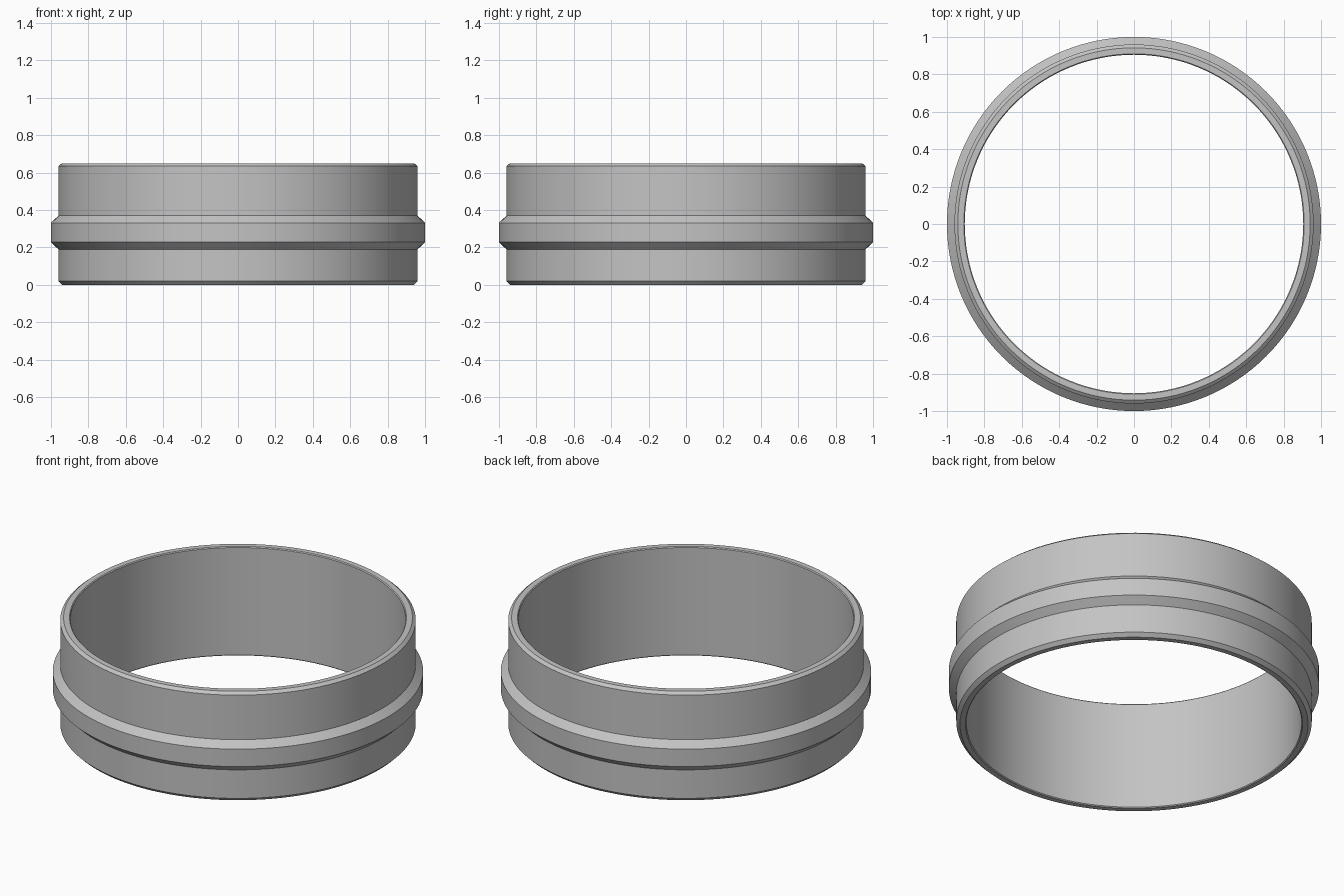
import bpy, bmesh
from math import tau, cos, sin, radians

cube = bpy.data.objects.get("Cube")
if cube:
    bpy.data.objects.remove(cube, do_unlink=True)

SEGMENTS = 128

# Plain grey metal
metal = bpy.data.materials.new("grey_metal")
metal.use_nodes = True
grey = (0.55, 0.55, 0.55, 1)
metal.diffuse_color = grey
metal.node_tree.nodes["Principled BSDF"].inputs["Base Color"].default_value = grey


def lathe(name, profile, material):
    """Spin a closed (radius, height) profile around the z axis."""
    bm = bmesh.new()
    rings = []
    for i in range(SEGMENTS):
        a = tau * i / SEGMENTS
        rings.append([bm.verts.new((r * cos(a), r * sin(a), z)) for r, z in profile])
    n = len(profile)
    for i in range(SEGMENTS):
        here, after = rings[i], rings[(i + 1) % SEGMENTS]
        for j in range(n):
            k = (j + 1) % n
            bm.faces.new((here[j], after[j], after[k], here[k]))
    bmesh.ops.recalc_face_normals(bm, faces=bm.faces)
    mesh = bpy.data.meshes.new(name)
    bm.to_mesh(mesh)
    bm.free()
    mesh.materials.append(material)
    obj = bpy.data.objects.new(name, mesh)
    bpy.context.collection.objects.link(obj)
    return obj


# Band with chamfered rims and a raised ridge around the outside
inner, wall, ridge, height = 0.905, 0.96, 1.0, 0.65
profile = [
    (inner + 0.005, 0), (wall - 0.02, 0), (wall, 0.02),
    (wall, 0.19), (ridge, 0.228), (ridge, 0.332), (wall, 0.37),
    (wall, height - 0.015), (wall - 0.018, height),
    (inner + 0.005, height), (inner, height - 0.005), (inner, 0.005),
]
ring = lathe("ridged_ring", profile, metal)

bpy.ops.object.select_all(action="DESELECT")
ring.select_set(True)
bpy.context.view_layer.objects.active = ring
bpy.ops.object.shade_smooth_by_angle(angle=radians(25))
